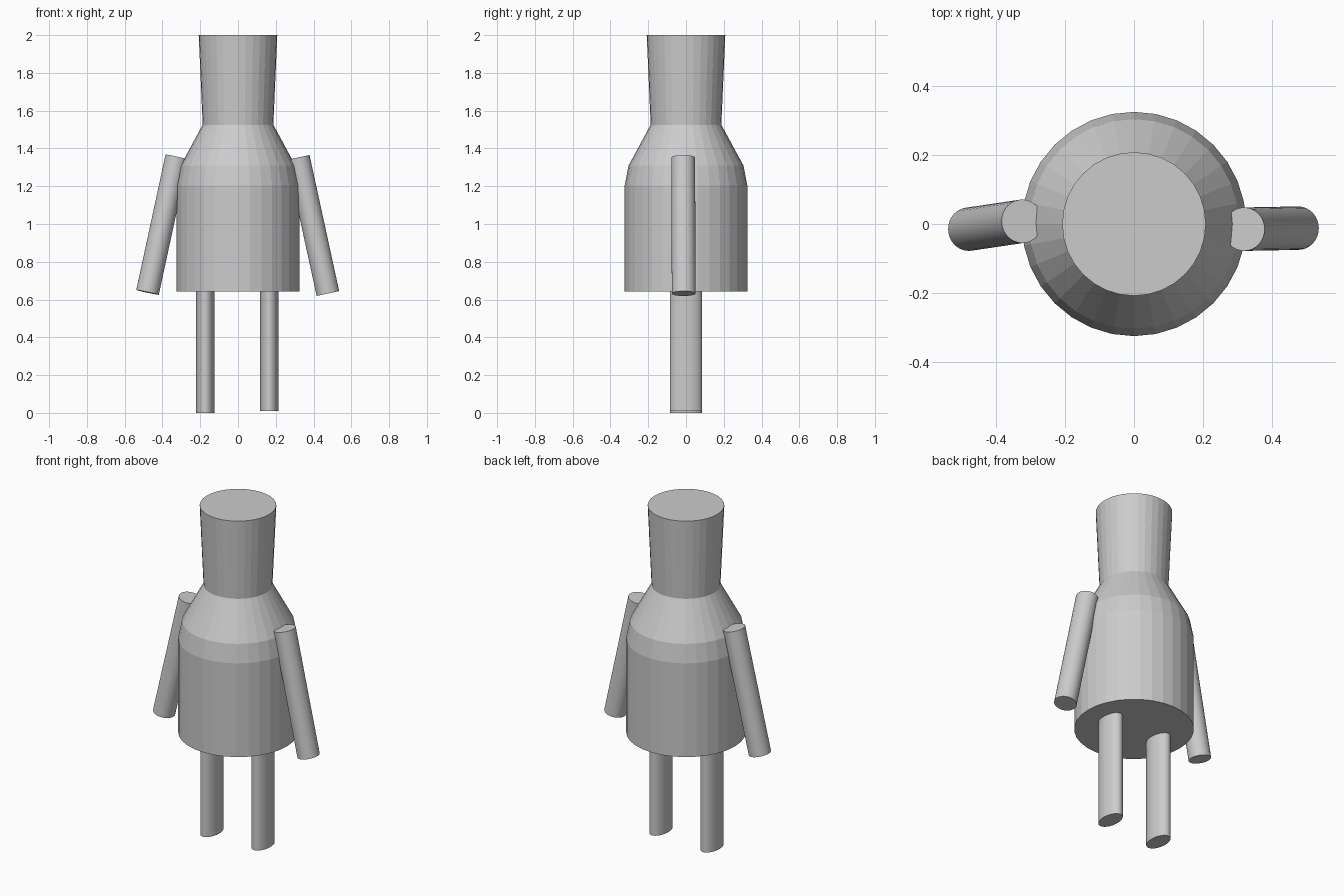
import bpy, bmesh, math
from mathutils import Vector

if "Cube" in bpy.data.objects:
    bpy.data.objects.remove(bpy.data.objects["Cube"])


def finish(bm, name):
    bmesh.ops.recalc_face_normals(bm, faces=bm.faces)
    mesh = bpy.data.meshes.new(name)
    bm.to_mesh(mesh)
    bm.free()
    obj = bpy.data.objects.new(name, mesh)
    bpy.context.collection.objects.link(obj)
    return obj


def lathe(name, profile, sides):
    bm = bmesh.new()
    rings = [[bm.verts.new((r * math.sin(2 * math.pi * i / sides),
                            r * math.cos(2 * math.pi * i / sides), z))
              for i in range(sides)] for r, z in profile]
    for a, b in zip(rings, rings[1:]):
        for i in range(sides):
            j = (i + 1) % sides
            bm.faces.new((a[i], a[j], b[j], b[i]))
    bm.faces.new(rings[0])
    bm.faces.new(rings[-1])
    return finish(bm, name)


def rod(name, bottom, top, rx, ry, sides=32):
    bottom, top = Vector(bottom), Vector(top)
    axis = top - bottom
    bm = bmesh.new()
    bmesh.ops.create_cone(bm, cap_ends=True, segments=sides,
                          radius1=1, radius2=1, depth=axis.length)
    bmesh.ops.scale(bm, vec=(rx, ry, 1), verts=bm.verts)
    obj = finish(bm, name)
    obj.location = (bottom + top) / 2
    obj.rotation_euler = Vector((0, 0, 1)).rotation_difference(axis).to_euler()
    bpy.ops.object.select_all(action='DESELECT')
    obj.select_set(True)
    bpy.context.view_layer.objects.active = obj
    bpy.ops.object.shade_smooth_by_angle(angle=math.radians(30))
    return obj


# Torso, shoulders and head in one faceted turned shape
lathe("body", [(0.325, 0.642), (0.325, 1.203), (0.304, 1.31),
               (0.187, 1.525), (0.208, 2.0)], 32)

# Slightly uneven arms
rod("right_arm", (0.476, -0.012, 0.632), (0.319, -0.015, 1.352), 0.061, 0.063)
rod("left_arm", (-0.479, -0.015, 0.638), (-0.324, 0.008, 1.355), 0.061, 0.063)

# Oval legs reaching just inside the torso
rod("right_leg", (0.166, 0, 0.01), (0.166, 0, 0.67), 0.049, 0.085)
rod("left_leg", (-0.173, 0, 0), (-0.173, 0, 0.67), 0.049, 0.085)
